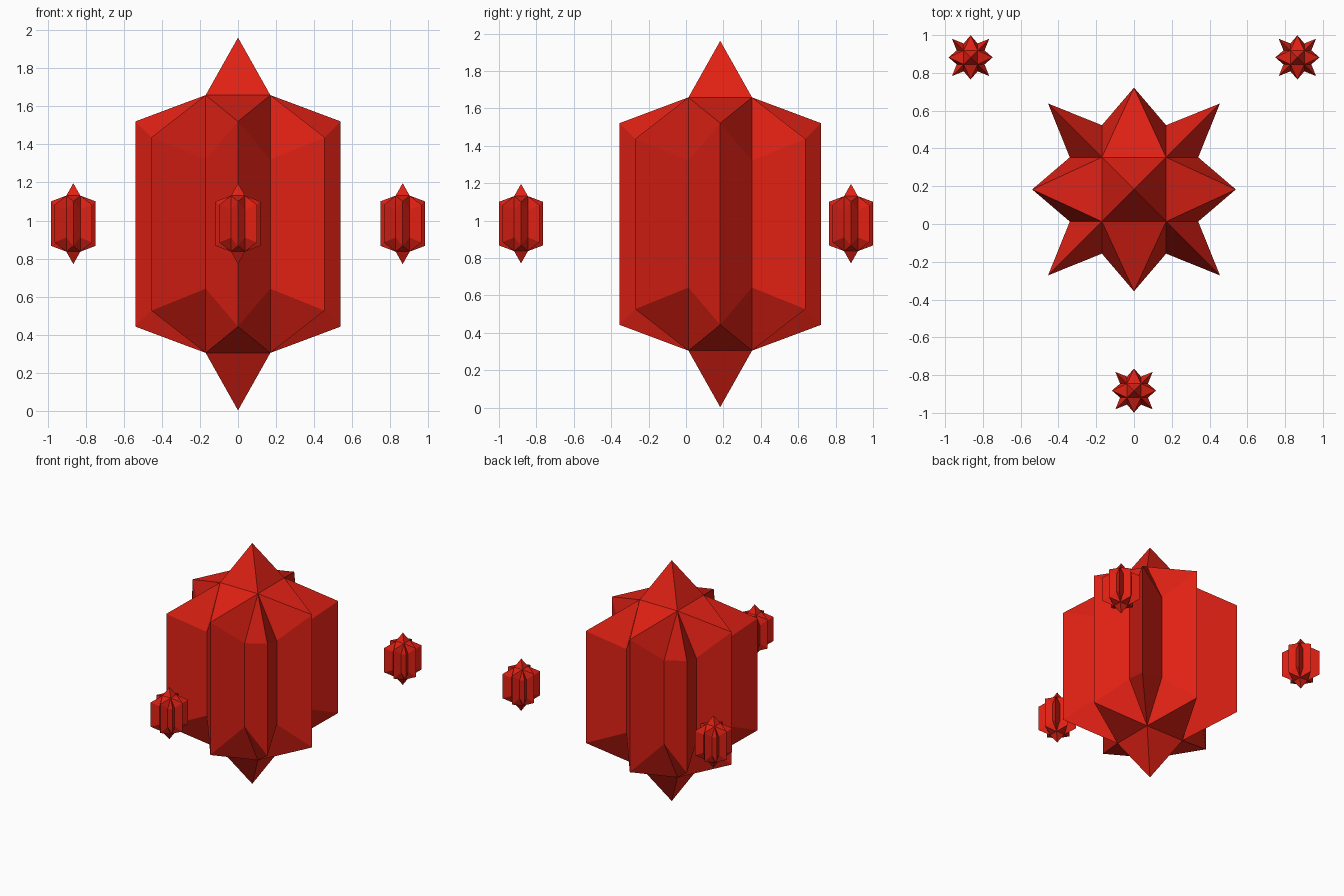
import bpy, bmesh
from mathutils import Matrix, Vector
from math import pi

if "Cube" in bpy.data.objects:
    bpy.data.objects.remove(bpy.data.objects["Cube"])

red = bpy.data.materials.new("crystal_red")
red.diffuse_color = (0.75, 0.015, 0.007, 1)
red.use_nodes = True
red.node_tree.nodes["Principled BSDF"].inputs["Base Color"].default_value = red.diffuse_color

# One quarter of the upper roof, turned four times about z
APEX = (0, 0, 0.979)
SHOULDER = (0.17, 0.17, 0.677)    # base corner of the top spike
ARM_TIP = (0.539, 0, 0.539)       # straight star point
INNER_A = (0.34, 0.17, 0.34)      # notches either side of a diagonal point
INNER_B = (0.17, 0.34, 0.34)
CORNER_TIP = (0.455, 0.455, 0.455)  # diagonal star point


def crystal_mesh():
    bm = bmesh.new()

    def turned(point, k, sign):
        x, y, z = point
        return bm.verts.new(Matrix.Rotation(k * pi / 2, 3, 'Z') @ Vector((x, y, z * sign)))

    outlines = []
    for sign in (1, -1):
        apex = turned(APEX, 0, sign)
        quarters = [[turned(p, k, sign) for p in (SHOULDER, ARM_TIP, INNER_A, CORNER_TIP, INNER_B)]
                    for k in range(4)]
        outline = []
        for k in range(4):
            c, t, a, d, b = quarters[k]
            c0, b0 = quarters[k - 1][0], quarters[k - 1][4]
            for face in ((apex, c0, c), (c0, t, c), (c0, b0, t),
                         (t, a, c), (c, a, d), (c, d, b)):
                bm.faces.new(face)
            outline += [t, a, d, b]
        outlines.append(outline)
    # Upright walls between the upper and lower star outlines
    top, low = outlines
    for i in range(16):
        bm.faces.new((top[i - 1], low[i - 1], low[i], top[i]))
    bmesh.ops.recalc_face_normals(bm, faces=bm.faces[:])
    mesh = bpy.data.meshes.new("star_crystal")
    bm.to_mesh(mesh)
    bm.free()
    mesh.materials.append(red)
    return mesh


mesh = crystal_mesh()


def place(name, location, scale):
    ob = bpy.data.objects.new(name, mesh)
    ob.location = location
    ob.scale = (scale,) * 3
    bpy.context.collection.objects.link(ob)


# Large crystal and three small ones around it
place("main_crystal", (0, 0.183, 0.982), 1)
place("small_crystal_front", (0, -0.882, 0.984), 0.217)
place("small_crystal_left", (-0.865, 0.882, 0.984), 0.217)
place("small_crystal_right", (0.865, 0.882, 0.984), 0.217)
